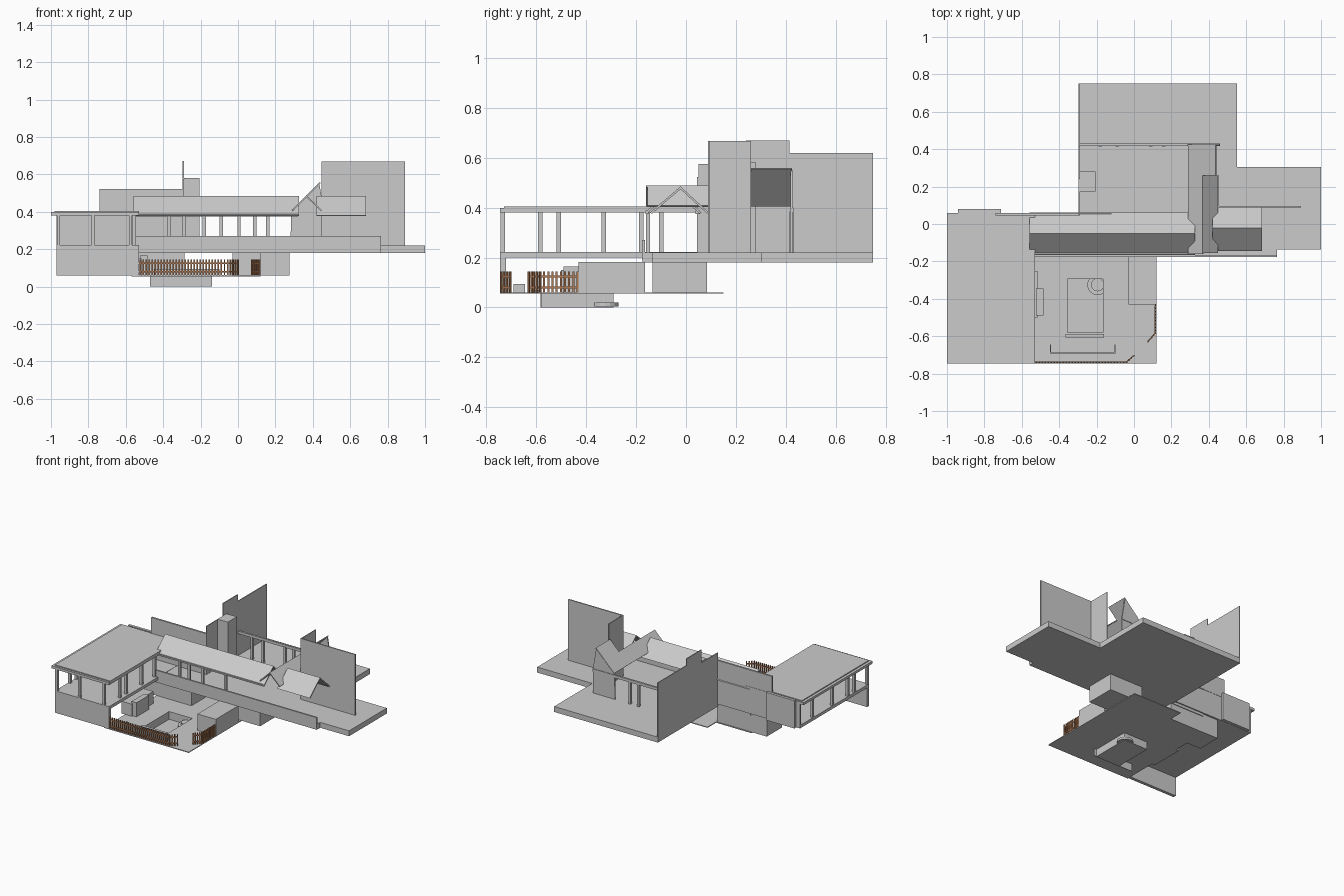
import bpy, bmesh, math
from mathutils import Vector

if "Cube" in bpy.data.objects:
    bpy.data.objects.remove(bpy.data.objects["Cube"])


def finish(name, bm, mat=None):
    bmesh.ops.recalc_face_normals(bm, faces=bm.faces)
    me = bpy.data.meshes.new(name)
    bm.to_mesh(me)
    bm.free()
    ob = bpy.data.objects.new(name, me)
    bpy.context.collection.objects.link(ob)
    if mat:
        me.materials.append(mat)
    return ob


def add_box(bm, x0, x1, y0, y1, z0, z1):
    v = bmesh.ops.create_cube(bm, size=1)["verts"]
    for p in v:
        p.co = Vector((x0 + (p.co.x + .5) * (x1 - x0),
                       y0 + (p.co.y + .5) * (y1 - y0),
                       z0 + (p.co.z + .5) * (z1 - z0)))
    return v


def box(name, *b):
    bm = bmesh.new()
    add_box(bm, *b)
    return finish(name, bm)


def prism(name, pts, a, b, axis):
    """Extrude a 2D outline between a and b along the given axis."""
    place = {"x": lambda p, t: (t, p[0], p[1]),
             "y": lambda p, t: (p[0], t, p[1]),
             "z": lambda p, t: (p[0], p[1], t)}[axis]
    bm = bmesh.new()
    f = bm.faces.new([bm.verts.new(place(p, a)) for p in pts])
    ext = bmesh.ops.extrude_face_region(bm, geom=[f])["geom"]
    move = Vector(place((0, 0), b - a))
    bmesh.ops.translate(bm, vec=move, verts=[g for g in ext if isinstance(g, bmesh.types.BMVert)])
    return finish(name, bm)


# Lower terrace with pool opening
terrace = prism("terrace", [(-.57, -.745), (.12, -.745), (.12, .15), (-.28, .15),
                            (-.28, .05), (-.57, .05)], .055, .061, "z")
cut = box("pool_cutter", -.355, -.165, -.58, -.295, -.1, .2)
cut.hide_render = True
mod = terrace.modifiers.new("pool", "BOOLEAN")
mod.object, mod.operation, mod.solver = cut, "DIFFERENCE", "EXACT"
bpy.context.view_layer.objects.active = terrace
bpy.ops.object.modifier_apply(modifier="pool")
bpy.data.objects.remove(cut)

# Pool basin, steps and rim
box("pool_floor", -.355, -.165, -.58, -.295, 0, .004)
box("pool_wall_left", -.359, -.355, -.584, -.291, 0, .058)
box("pool_wall_right", -.165, -.161, -.584, -.291, 0, .058)
box("pool_wall_back", -.355, -.165, -.295, -.291, 0, .058)
box("pool_wall_front", -.47, -.14, -.584, -.58, 0, .058)
for i in range(2):
    bm = bmesh.new()
    r = .055 - .02 * i
    bmesh.ops.create_cone(bm, cap_ends=True, segments=16, radius1=r, radius2=r, depth=.016)
    bmesh.ops.translate(bm, vec=(-.195, -.325, .012 + .018 * i), verts=bm.verts)
    finish("pool_step", bm)
box("pool_curb", -.365, -.16, -.607, -.588, .06, .07)

# Terrace furniture
box("bench_seat", -.45, -.1, -.692, -.685, .06, .095)
for x in (-.45, -.105):
    box("bench_arm", x, x + .006, -.69, -.645, .06, .095)
box("kitchen_counter", -.6, -.515, -.5, -.25, .06, .15)
box("kitchen_island", -.525, -.485, -.49, -.345, .06, .165)
box("pantry_block", -.03, .12, -.43, -.165, .06, .182)

# Lower storey blocks
box("lower_room_right", 0, .275, -.135, .085, .06, .18)
box("lower_room_left", -.69, -.285, -.135, .045, .06, .2)
box("west_front_wall", -.97, -.53, -.745, -.722, .06, .205)

# Upper floor slabs
prism("main_deck", [(-.29, -.135), (1, -.135), (1, .305), (.55, .305), (.55, .75), (-.29, .75)],
      .18, .22, "z")
box("gallery_floor", -.56, .765, -.175, -.135, .18, .22)
box("gallery_floor_back", -.56, -.29, -.135, .05, .18, .22)
box("west_floor", -.97, -.53, -.745, .05, .2, .222)
box("gallery_parapet", -.565, .765, -.177, -.165, .19, .27)

# West pavilion roof and columns
box("west_roof", -1, -.53, -.745, .06, .38, .398)
box("west_roof_cap", -.98, -.53, -.73, .05, .398, .405)
box("west_roof_back_box", -.94, -.71, .06, .08, .2, .405)
for x, y in [(-.96, -.735), (-.775, -.735), (-.575, -.735), (-.96, -.585), (-.96, -.51),
             (-.555, -.585), (-.555, -.51), (-.555, -.33), (-.96, -.33), (-.555, -.18), (-.96, -.1)]:
    box("west_column", x - .009, x + .009, y - .009, y + .009, .22, .382)

# Walls
box("north_gallery_wall", -.74, -.29, .045, .058, .2, .522)
box("west_back_wall", -.97, -.74, .045, .058, .2, .382)
prism("tall_west_wall", [(.05, .18), (.05, .575), (.24, .575), (.24, .67), (.415, .67),
                         (.415, .62), (.75, .62), (.75, .18)], -.296, -.29, "x")
box("chimney", -.29, -.205, .175, .28, .22, .58)
box("east_wall", .45, .893, .088, .097, .2, .668)
box("east_return_wall", .447, .454, .09, .26, .22, .668)
prism("rear_panel", [(.28, .22), (.46, .22), (.46, .4), (.435, .55), (.285, .405)],
      .418, .426, "y")

# Window beams and columns
box("rear_beam", -.29, .46, .416, .43, .38, .4)
box("gallery_front_beam", -.56, .32, -.162, -.15, .375, .388)
box("gallery_back_beam", -.53, -.12, .038, .056, .375, .388)
for x in (-.18, -.09, .09, .16):
    box("rear_column", x - .009, x + .009, .414, .43, .22, .385)
for x in (-.37, -.29, -.18, .005):
    box("gallery_column", x - .009, x + .009, -.16, -.145, .22, .38)


# Gable roofs
def gable(name, y0, yr, y1, x0, x1, t=.008):
    prism(name, [(y0, .38), (yr, .485), (y1, .38), (y1 - t, .376), (yr, .485 - t * 1.4),
                 (y0 + t, .376)], x0, x1, "x")


gable("gallery_gable_roof", -.165, -.05, .062, -.56, .325)
gable("east_gable_roof", -.145, -.022, .092, .42, .685)

# Crossing roof with one slope running past the ridge
prism("cross_roof_low", [(.288, .41), (.366, .488), (.371, .483), (.293, .405)], -.16, .26, "y")
prism("cross_roof_high", [(.288, .41), (.437, .559), (.442, .554), (.293, .405)], .26, .425, "y")
prism("cross_roof_right", [(.366, .488), (.45, .408), (.445, .403), (.361, .483)], -.155, .26, "y")

# Timber fences
wood = bpy.data.materials.new("wood")
wood.diffuse_color = (.42, .19, .09, 1)
wood.use_nodes = True
wood.node_tree.nodes["Principled BSDF"].inputs["Base Color"].default_value = wood.diffuse_color


def fence(name, a, b):
    a, b = Vector(a), Vector(b)
    n = max(2, round((b - a).length / .016))
    ang = math.atan2(b.y - a.y, b.x - a.x)
    bm = bmesh.new()
    length = (b - a).length
    for i in range(n + 1):
        s = length * i / n
        add_box(bm, s - .004, s + .004, -.003, .003, .06, .145)
    for z in (.08, .125):
        add_box(bm, 0, length, -.001, .005, z - .004, z + .004)
    ob = finish(name, bm, wood)
    ob.location = (a.x, a.y, 0)
    ob.rotation_euler.z = ang


fence("front_fence", (-.555, -.74), (-.04, -.74))
fence("corner_fence", (-.04, -.74), (0, -.705))
fence("gate_fence", (.075, -.63), (.115, -.585))
fence("side_fence", (.115, -.585), (.115, -.435))
